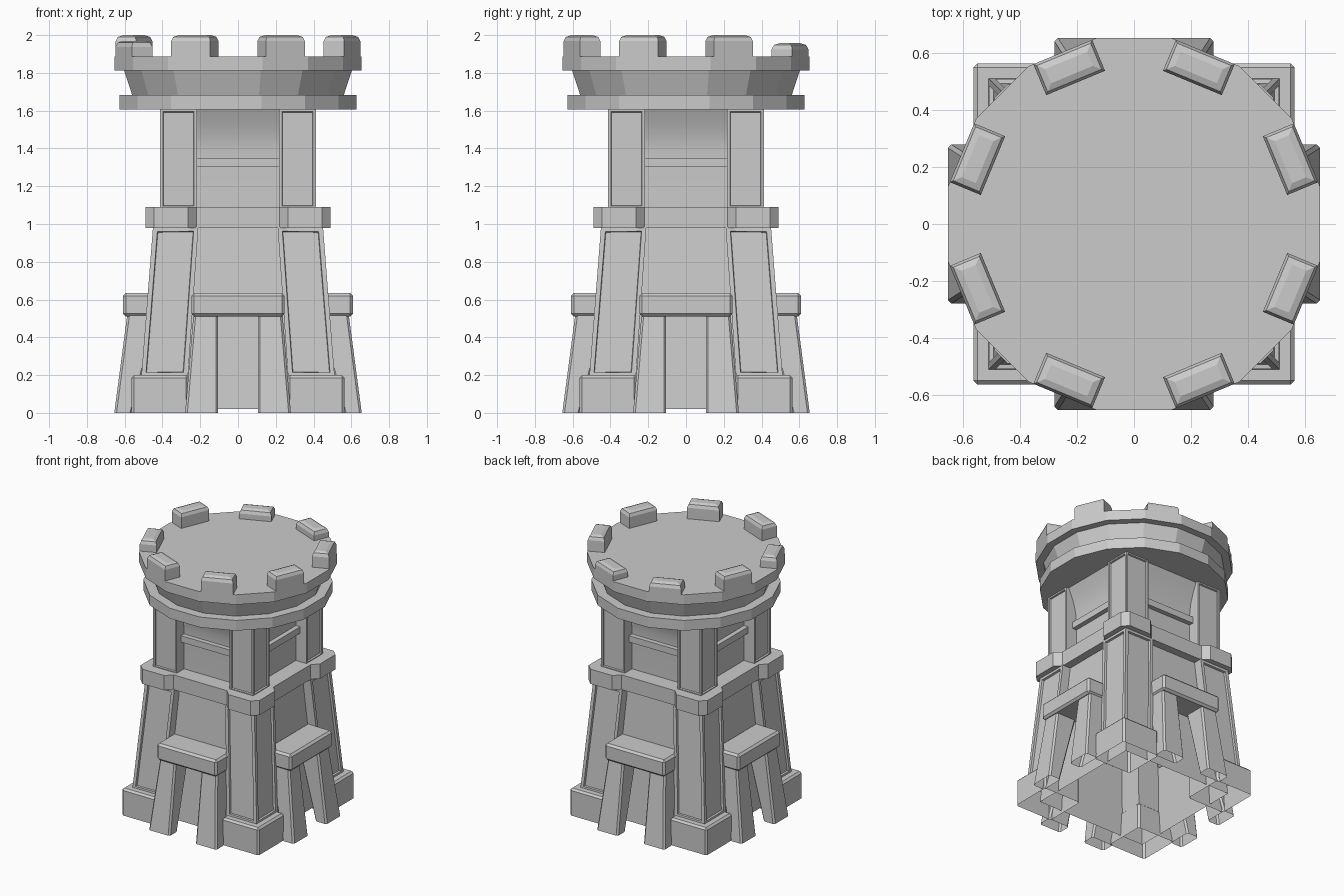
import bpy, bmesh, math
from mathutils import Matrix, Vector

if "Cube" in bpy.data.objects:
    bpy.data.objects.remove(bpy.data.objects["Cube"], do_unlink=True)

GREY = (0.6, 0.6, 0.6, 1.0)
stone = bpy.data.materials.new("grey_stone")
stone.use_nodes = True
stone.diffuse_color = GREY
stone.node_tree.nodes["Principled BSDF"].inputs["Base Color"].default_value = GREY


def finish(name, bm, copies=1, bevel=0.0, segments=1):
    """Repeat the geometry around z, then make an object of it."""
    source = bm.verts[:] + bm.edges[:] + bm.faces[:]
    for i in range(1, copies):
        dup = bmesh.ops.duplicate(bm, geom=source)["geom"]
        verts = [g for g in dup if isinstance(g, bmesh.types.BMVert)]
        bmesh.ops.rotate(bm, verts=verts, cent=(0, 0, 0),
                         matrix=Matrix.Rotation(math.tau * i / copies, 3, 'Z'))
    mesh = bpy.data.meshes.new(name)
    bm.to_mesh(mesh)
    bm.free()
    mesh.materials.append(stone)
    obj = bpy.data.objects.new(name, mesh)
    bpy.context.collection.objects.link(obj)
    if bevel:
        mod = obj.modifiers.new("bevel", 'BEVEL')
        mod.width, mod.segments = bevel, segments
        mod.limit_method = 'ANGLE'
    return obj


def block(bm, z0, z1, low, high=None, bottom=True):
    """Box or tapered box; low and high are (x0, x1, y0, y1) at z0 and z1."""
    rings = []
    for z, (x0, x1, y0, y1) in ((z0, low), (z1, high or low)):
        rings.append([bm.verts.new((x, y, z)) for x, y in
                      ((x0, y0), (x1, y0), (x1, y1), (x0, y1))])
    a, b = rings
    sides = [bm.faces.new((a[i], a[(i + 1) % 4], b[(i + 1) % 4], b[i])) for i in range(4)]
    bm.faces.new(b)
    if bottom:
        bm.faces.new(a[::-1])
    return sides


def panel(bm, faces, border, depth):
    for f in faces:
        bm.normal_update()
        bmesh.ops.inset_individual(bm, faces=[f], thickness=border)
        bmesh.ops.inset_individual(bm, faces=[f], thickness=0.004, depth=-depth)


def square(r):
    return (-r, r, -r, r)


# Corner feet, open underneath
bm = bmesh.new()
block(bm, 0, 0.2, (0.26, 0.565, -0.565, -0.26), bottom=False)
finish("corner_feet", bm, 4, 0.014)

# Leaning corner pillars with sunken panels on the two outer sides
bm = bmesh.new()
sides = block(bm, 0.19, 0.985, (0.265, 0.512, -0.512, -0.265),
              (0.21, 0.45, -0.45, -0.21), bottom=False)
panel(bm, sides[:2], 0.034, 0.015)
finish("lower_pillars", bm, 4)

# Lower wall, hollow
bm = bmesh.new()
block(bm, 0.02, 0.985, square(0.45), square(0.385), bottom=False)
finish("lower_wall", bm)

# Buttress legs, a pair on each side
bm = bmesh.new()
for s in (-1, 1):
    x = sorted((s * 0.105, s * 0.28))
    t = sorted((s * 0.105, s * 0.235))
    block(bm, 0, 0.53, (*x, -0.655, -0.56), (*t, -0.585, -0.42), bottom=False)
finish("buttress_legs", bm, 4, 0.012)

# Lintels resting on the legs
bm = bmesh.new()
block(bm, 0.51, 0.635, (-0.247, 0.247, -0.608, -0.4))
finish("lintels", bm, 4, 0.015)

# Belt with chamfered corner blocks
corner = ((0.22, -0.445), (0.265, -0.49), (0.445, -0.49),
          (0.49, -0.445), (0.49, -0.265), (0.445, -0.22))
bm = bmesh.new()
outline = []
for k in range(4):
    turn = Matrix.Rotation(k * math.pi / 2, 3, 'Z')
    outline += [bm.verts.new(turn @ Vector((x, y, 0.98))) for x, y in corner]
face = bm.faces.new(outline)
up = bmesh.ops.extrude_face_region(bm, geom=[face])["geom"]
bmesh.ops.translate(bm, verts=[g for g in up if isinstance(g, bmesh.types.BMVert)],
                    vec=(0, 0, 0.11))
bmesh.ops.recalc_face_normals(bm, faces=bm.faces)
finish("belt", bm)

# Upper pillars with sunken panels
bm = bmesh.new()
sides = block(bm, 1.08, 1.61, (0.217, 0.412, -0.412, -0.217))
panel(bm, sides[:2], 0.022, 0.012)
finish("upper_pillars", bm, 4)

# Upper wall curving outward beneath the ring
profile = ((0.325, 1.08), (0.325, 1.35), (0.328, 1.41), (0.34, 1.47),
           (0.36, 1.53), (0.382, 1.58), (0.395, 1.61))
bm = bmesh.new()
rows = [[bm.verts.new((x, -y, z)) for x in (-0.23, 0.23)] for y, z in profile]
for a, b in zip(rows, rows[1:]):
    bm.faces.new((a[0], a[1], b[1], b[0])).smooth = True
finish("upper_wall", bm, 4)

# Ledges across the upper wall
bm = bmesh.new()
block(bm, 1.302, 1.35, (-0.225, 0.225, -0.36, -0.3))
finish("wall_ledges", bm, 4)


# Sixteen-sided rings of the crown; radii are measured to the flats
def ring(name, z0, z1, r0, r1):
    bm = bmesh.new()
    k = 1 / math.cos(math.pi / 16)
    bmesh.ops.create_cone(bm, cap_ends=True, segments=16, radius1=r0 * k,
                          radius2=r1 * k, depth=z1 - z0,
                          matrix=Matrix.Translation((0, 0, (z0 + z1) / 2))
                          @ Matrix.Rotation(math.pi / 16, 4, 'Z'))
    finish(name, bm)


ring("crown_lower_ring", 1.605, 1.682, 0.627, 0.627)
ring("crown_flare", 1.682, 1.812, 0.56, 0.603)
ring("crown_platform", 1.812, 1.886, 0.655, 0.655)

# Battlements, a few of them lower than the rest
tops = (2.0, 1.957, 1.957, 2.0, 1.97, 2.0, 2.0, 2.0)
for i, top in enumerate(tops):
    bm = bmesh.new()
    block(bm, 1.88, top, (0.537, 0.655, -0.112, 0.112))
    up = [e for e in bm.edges if all(v.co.z > 1.9 for v in e.verts)]
    bmesh.ops.bevel(bm, geom=up, offset=0.032, segments=2, profile=0.5, affect='EDGES')
    bmesh.ops.rotate(bm, verts=bm.verts, cent=(0, 0, 0),
                     matrix=Matrix.Rotation(math.radians(22.5 + 45 * i), 3, 'Z'))
    finish(f"battlement_{i + 1}", bm)
